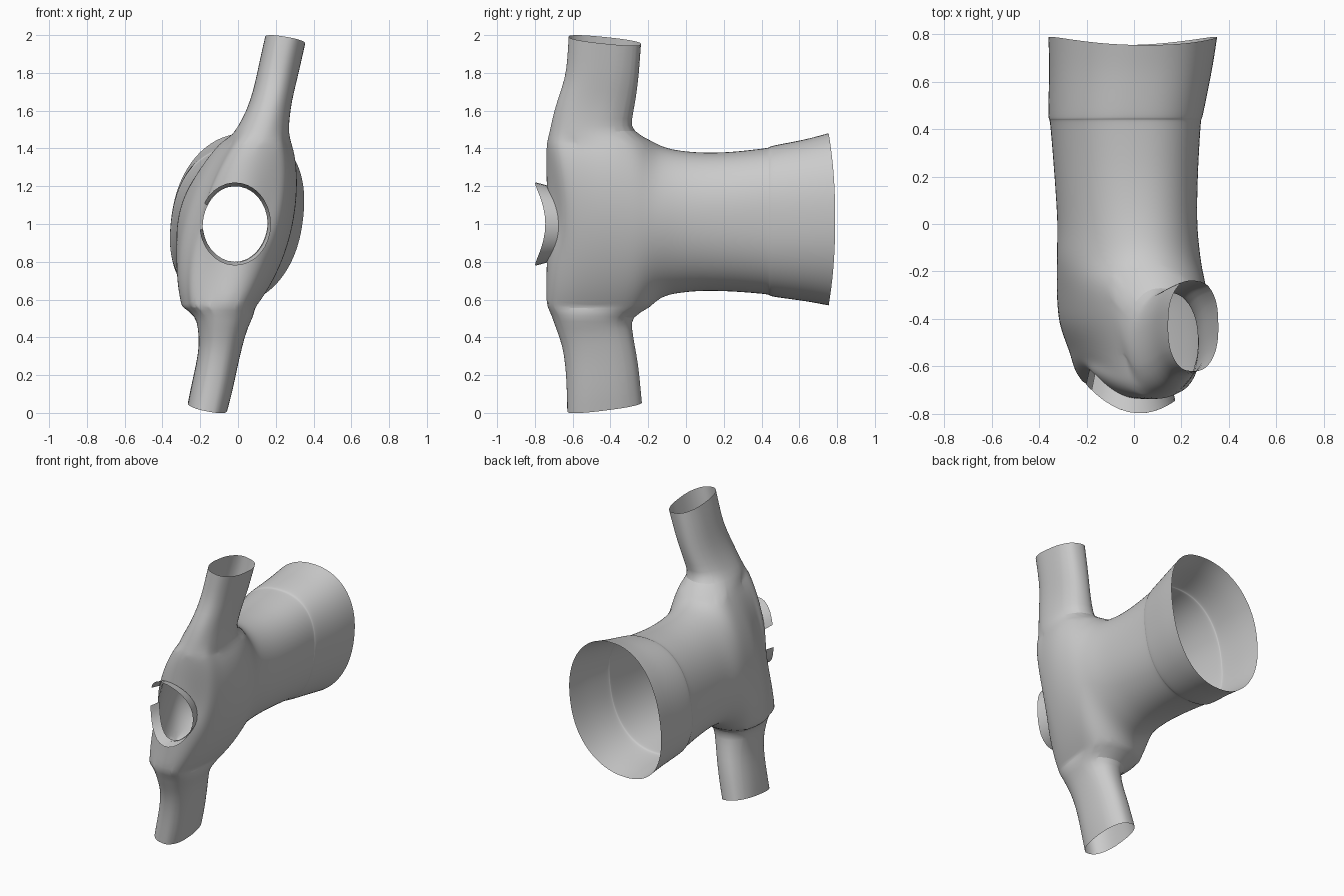
import bpy, bmesh
from math import sin, cos, pi, atan2, radians

if "Cube" in bpy.data.objects:
    bpy.data.objects.remove(bpy.data.objects["Cube"])

N = 48


def spow(v, e):
    return abs(v) ** e * (1 if v >= 0 else -1)


def finish(bm, name, level):
    me = bpy.data.meshes.new(name)
    bmesh.ops.recalc_face_normals(bm, faces=bm.faces[:])
    bm.to_mesh(me)
    bm.free()
    ob = bpy.data.objects.new(name, me)
    bpy.context.collection.objects.link(ob)
    bpy.ops.object.select_all(action='DESELECT')
    ob.select_set(True)
    bpy.context.view_layer.objects.active = ob
    bpy.ops.object.shade_smooth_by_angle(angle=radians(40))
    if level:
        m = ob.modifiers.new("smooth", 'SUBSURF')
        m.levels = m.render_levels = level
    return ob


def catmull(rows, steps):
    out = []
    for i in range(len(rows) - 1):
        p = [rows[max(0, min(len(rows) - 1, i + k))] for k in (-1, 0, 1, 2)]
        for s in range(steps):
            t = s / steps
            out.append([0.5 * (2 * b + (c - a) * t + (2 * a - 5 * b + 4 * c - d) * t * t
                               + (3 * b - a - 3 * c + d) * t ** 3)
                        for a, b, c, d in zip(*p)])
    out.append(list(rows[-1]))
    return out


# --- torso sections: y at sides, extra y at z-ends, cx, cz, half x, half z, shear, power
sections = [
    (.79, -.035, -.005, 1.025, .350, .457, .12, .90),
    (.65, -.015, -.015, 1.02, .338, .430, .12, .88),
    (.46, 0, -.035, 1.015, .320, .400, .12, .86),
    (.42, 0, -.036, 1.015, .312, .387, .12, .86),
    (.20, 0, -.033, 1.012, .298, .368, .12, .9),
    (.00, 0, -.028, 1.012, .291, .373, .13, .95),
    (-.15, 0, -.022, 1.010, .298, .412, .15, 1),
    (-.28, 0, -.010, .990, .298, .535, .20, 1),
    (-.42, 0, -.002, .98, .280, .580, .24, 1),
    (-.54, -.06, .003, .975, .240, .570, .24, 1),
    (-.61, -.115, -.003, .98, .205, .520, .22, 1),
    (-.645, -.09, -.015, 1.0, .172, .205, .05, 1),
]
bm = bmesh.new()
prev = None
for y, dy, cx, cz, hx, hz, k, p in catmull(sections, 4):
    ring = []
    for i in range(N):
        a = 2 * pi * i / N
        z = hz * spow(sin(a), p)
        slant = -.03 * cos(a) * max(0, min(1, (-y - .4) / .2))
        ring.append(bm.verts.new((cx + hx * spow(cos(a), p) + k * z,
                                  y + dy * sin(a) ** 2 + slant, cz + z)))
    if prev:
        for i in range(N):
            j = (i + 1) % N
            bm.faces.new((prev[i], prev[j], ring[j], ring[i]))
    prev = ring


# --- sleeves: trim an armhole, then extrude its edge through elliptical rings
def sleeve(cut, up, rings):
    faces = [f for f in bm.faces if f.calc_center_median().y < .05]
    geom = list({e for f in faces for e in list(f.verts) + list(f.edges)}) + faces
    bmesh.ops.bisect_plane(bm, geom=geom, plane_co=(0, 0, cut), plane_no=(0, 0, up),
                           dist=1e-5)
    out = [v for v in bm.verts if v.co.y < .05 and (v.co.z - cut) * up > 1e-4
           and abs(v.co.z - 1) < .7]
    bmesh.ops.delete(bm, geom=out, context='VERTS')
    near = [v for v in bm.verts if abs(v.co.z - cut) < 1e-4 and v.co.y < .05]
    bmesh.ops.remove_doubles(bm, verts=near, dist=.008)
    loop = [e for e in bm.edges if e.is_boundary
            and all(abs(v.co.z - cut) < 1e-3 and v.co.y < .05 for v in e.verts)]
    for z, x0, x1, y0, y1, tx, ty in rings:
        vs = {v for e in loop for v in e.verts}
        xs = [v.co.x for v in vs]
        ys = [v.co.y for v in vs]
        ox, oy = (min(xs) + max(xs)) / 2, (min(ys) + max(ys)) / 2
        wx, wy = (max(xs) - min(xs)) / 2, (max(ys) - min(ys)) / 2
        res = bmesh.ops.extrude_edge_only(bm, edges=loop)['geom']
        for v in (g for g in res if isinstance(g, bmesh.types.BMVert)):
            a = atan2((v.co.y - oy) / wy, (v.co.x - ox) / wx)
            c, s = spow(cos(a), .9), spow(sin(a), .9)
            v.co = ((x0 + x1) / 2 + (x1 - x0) / 2 * c,
                    (y0 + y1) / 2 + (y1 - y0) / 2 * s, z + tx * c + ty * s)
        loop = [g for g in res if isinstance(g, bmesh.types.BMEdge)]


sleeve(1.43, 1, [
    (1.485, -.02, .268, -.725, -.29, 0, .01),
    (1.55, .02, .272, -.71, -.285, 0, 0),
    (1.65, .065, .285, -.685, -.265, 0, 0),
    (1.76, .095, .310, -.64, -.25, -.01, -.01),
    (1.87, .118, .335, -.63, -.24, -.015, -.015),
    (1.972, .142, .358, -.625, -.232, -.018, -.02)])
sleeve(.56, -1, [
    (.515, -.226, .085, -.715, -.29, 0, -.01),
    (.45, -.212, .05, -.69, -.285, 0, 0),
    (.36, -.205, .025, -.655, -.27, 0, 0),
    (.25, -.222, -.003, -.638, -.25, -.01, .01),
    (.13, -.248, -.028, -.633, -.238, -.017, .02),
    (.032, -.267, -.055, -.632, -.228, -.02, .025)])
finish(bm, "shirt_body_and_sleeves", 1)

# --- neckband: strip round the neck with an opening on one side
bm = bmesh.new()
prev = None
M = 28
for i in range(M + 1):
    a = radians(-172 + 322 * i / M)
    c, s = cos(a), sin(a)
    y = -.655 - .035 * c - .085 * s * s
    row = [bm.verts.new((-.015 + .172 * c * f, y + d, 1 + .2 * s * f))
           for d, f in ((.02, 1.0), (-.025, 1.06), (-.055, 1.1))]
    if prev:
        for k in range(2):
            bm.faces.new((prev[k], prev[k + 1], row[k + 1], row[k]))
    prev = row
finish(bm, "neckband", 0)
